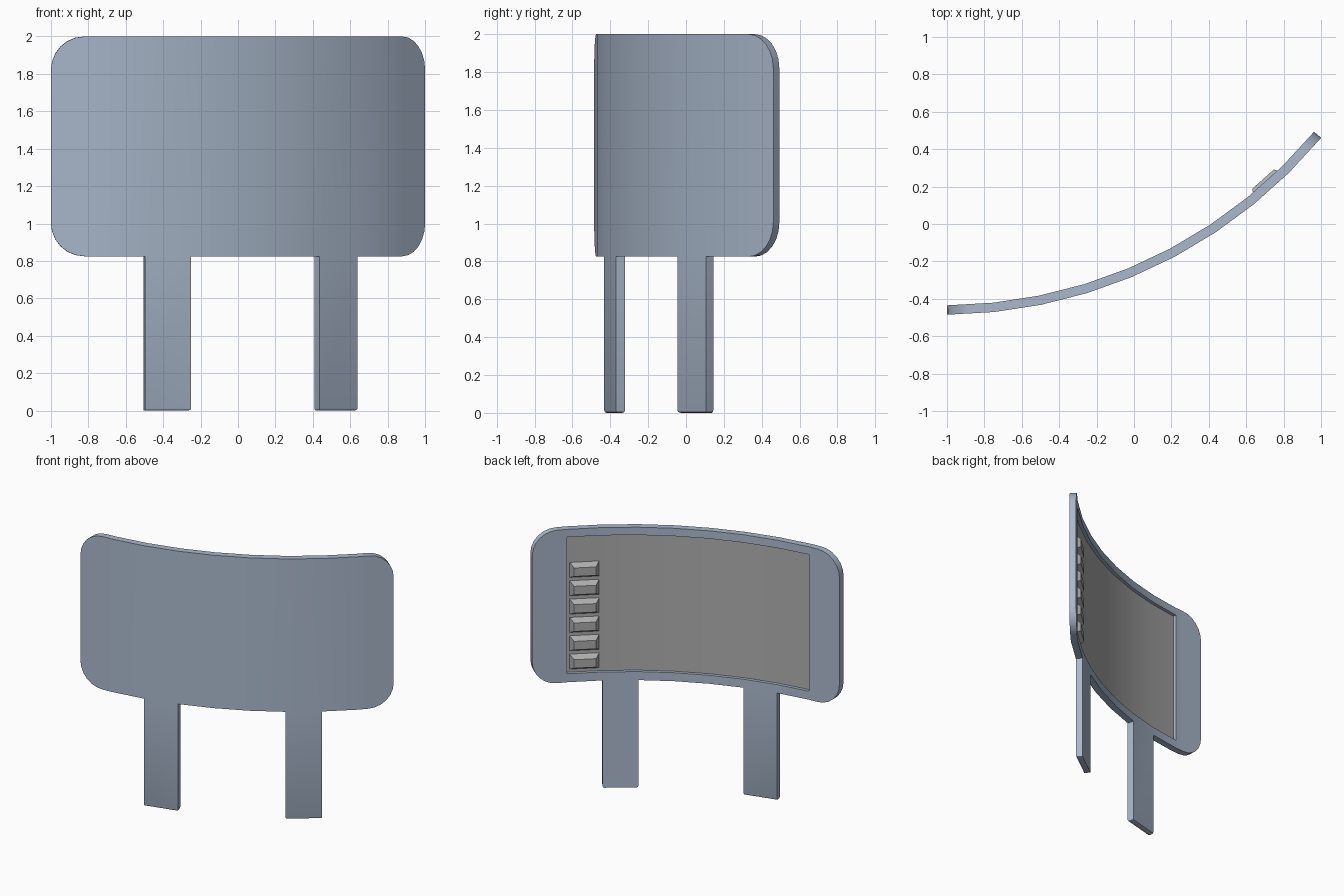
import bpy, bmesh
from math import sin, cos, sqrt, pi, radians

if "Cube" in bpy.data.objects:
    bpy.data.objects.remove(bpy.data.objects["Cube"])

# Plan arc: nine straight segments on a circle, u counts segments 0..9
CX, CY, R = -1.023, 2.153, 2.638
PHI0, STEP = radians(0.5), radians(49.6 / 9)
SEG = 2 * R * sin(STEP / 2)
THICK, DEPTH = 0.05, 0.025      # panel thickness, screen level above the front skin
LO, HI = 0.825, 2.0             # panel bottom and top
S0, S1 = 0.89, 1.94             # screen bottom and top
CORNER = 0.18
LEGS = (2, 6)                   # segments that continue down as legs


def pt(u, d, z):
    """Point at arc position u, distance d behind the front skin, height z."""
    k = min(int(u), 8)
    f = u - k
    a, b = PHI0 + k * STEP, PHI0 + (k + 1) * STEP
    r = R - d
    return (CX + r * (sin(a) * (1 - f) + sin(b) * f),
            CY - r * (cos(a) * (1 - f) + cos(b) * f), z)


def quad(bm, *uvz):
    return bm.faces.new([bm.verts.new(pt(*p)) for p in uvz])


def finish(bm, name, mat, recalc=True, smooth=True):
    bmesh.ops.remove_doubles(bm, verts=bm.verts, dist=1e-5)
    if recalc:
        bmesh.ops.recalc_face_normals(bm, faces=bm.faces)
    me = bpy.data.meshes.new(name)
    bm.to_mesh(me)
    bm.free()
    me.materials.append(mat)
    ob = bpy.data.objects.new(name, me)
    bpy.context.collection.objects.link(ob)
    if smooth:
        bpy.ops.object.select_all(action='DESELECT')
        ob.select_set(True)
        bpy.context.view_layer.objects.active = ob
        bpy.ops.object.shade_smooth_by_angle(angle=radians(30))
    return ob


def material(name, rgb):
    m = bpy.data.materials.new(name)
    m.diffuse_color = (*rgb, 1)
    m.use_nodes = True
    m.node_tree.nodes["Principled BSDF"].inputs["Base Color"].default_value = m.diffuse_color
    return m


blue_grey = material("blue_grey", (0.40, 0.48, 0.60))
grey = material("screen_grey", (0.42, 0.42, 0.42))


def cut(u):
    """How far the rounded corner eats into the panel height at u."""
    a = min(u, 9 - u) * SEG
    return CORNER - sqrt(max(0, CORNER**2 - (CORNER - a)**2)) if a < CORNER else 0


def back_heights(u):
    split = [S0, S1] if u in (1, 8) else []
    return [LO + cut(u), *split, HI - cut(u)]


# Curved panel with rounded corners, a recess in the back and two legs
bm = bmesh.new()
arc = [CORNER / SEG * (1 - cos(i * pi / 12)) for i in range(7)]
cols = arc + list(range(1, 9)) + [9 - u for u in reversed(arc)]
for a, b in zip(cols, cols[1:]):
    la, lb, ha, hb = LO + cut(a), LO + cut(b), HI - cut(a), HI - cut(b)
    quad(bm, (a, 0, la), (b, 0, lb), (b, 0, hb), (a, 0, ha))
    quad(bm, (a, 0, ha), (b, 0, hb), (b, THICK, hb), (a, THICK, ha))
    if a not in LEGS:
        quad(bm, (a, 0, la), (b, 0, lb), (b, THICK, lb), (a, THICK, la))
    if 1 <= a and b <= 8:
        for z0, z1 in ((LO, S0), (S1, HI)):
            quad(bm, (a, THICK, z0), (b, THICK, z0), (b, THICK, z1), (a, THICK, z1))
        for z in (S0, S1):
            quad(bm, (a, THICK, z), (b, THICK, z), (b, DEPTH, z), (a, DEPTH, z))
    else:
        quad(bm, *[(a, THICK, z) for z in back_heights(a)],
             *[(b, THICK, z) for z in reversed(back_heights(b))])
for u in (0, 9):
    z0, z1 = LO + CORNER, HI - CORNER
    quad(bm, (u, 0, z0), (u, THICK, z0), (u, THICK, z1), (u, 0, z1))
for u in (1, 8):
    quad(bm, (u, DEPTH, S0), (u, THICK, S0), (u, THICK, S1), (u, DEPTH, S1))
for k in LEGS:
    ring = [(k, 0), (k + 1, 0), (k + 1, THICK), (k, THICK)]
    for p, q in zip(ring, ring[1:] + ring[:1]):
        quad(bm, (*p, 0), (*q, 0), (*q, LO), (*p, LO))
    quad(bm, *[(*p, 0) for p in ring])
bmesh.ops.remove_doubles(bm, verts=bm.verts, dist=1e-5)
bmesh.ops.recalc_face_normals(bm, faces=bm.faces)

# Soft lower edges on the front and sides of the legs
foot_edges = []
for f in bm.faces:
    if all(v.co.z < 0.01 for v in f.verts):
        back = max(f.edges, key=lambda e: (e.verts[0].co.y + e.verts[1].co.y
                                           - 0.0) * 0.8 - (e.verts[0].co.x + e.verts[1].co.x) * 0.4)
        foot_edges += [e for e in f.edges if e != back]
bmesh.ops.bevel(bm, geom=foot_edges, offset=0.013, segments=2, profile=0.5,
                affect='EDGES')
finish(bm, "panel_with_legs", blue_grey)

# Screen sheet at the bottom of the recess, facing back
bm = bmesh.new()
for k in range(1, 8):
    quad(bm, (k, DEPTH, S0), (k, DEPTH, S1), (k + 1, DEPTH, S1), (k + 1, DEPTH, S0))
finish(bm, "screen", grey, recalc=False)

# Column of six raised buttons with sloped sides
U0, U1, H, TOP, INSET = 7.09, 7.91, 0.115, 0.067, 0.025
for i in range(6):
    z = 0.913 + 0.141 * i
    bm = bmesh.new()
    e = INSET / SEG
    base = [(U0, DEPTH, z), (U1, DEPTH, z), (U1, DEPTH, z + H), (U0, DEPTH, z + H)]
    top = [(U0 + e, TOP, z + INSET), (U1 - e, TOP, z + INSET),
           (U1 - e, TOP, z + H - INSET), (U0 + e, TOP, z + H - INSET)]
    quad(bm, *base)
    quad(bm, *top)
    for j in range(4):
        n = (j + 1) % 4
        quad(bm, base[j], base[n], top[n], top[j])
    finish(bm, f"button_{i + 1}", grey, smooth=False)
